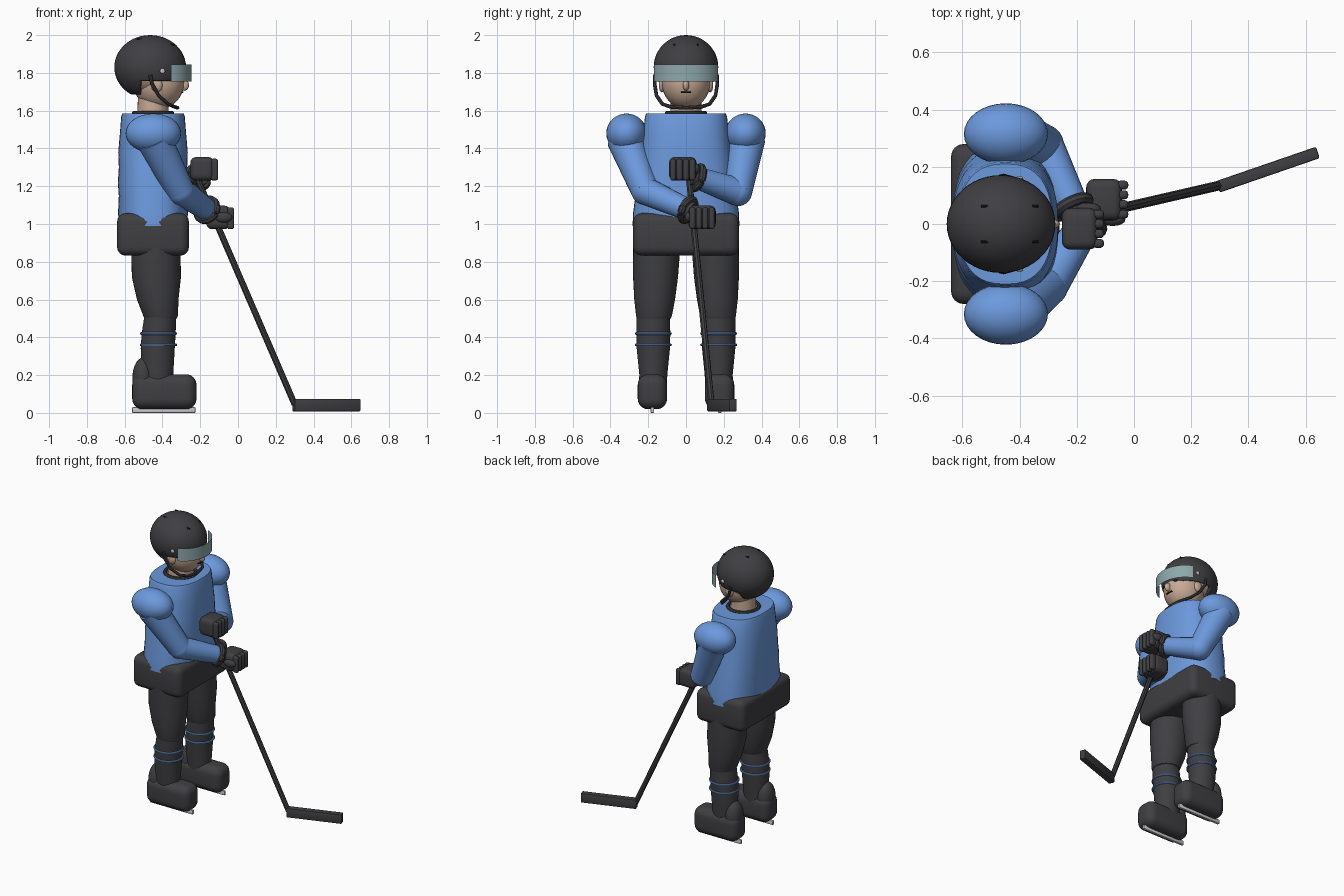
import bpy, bmesh, math
from mathutils import Vector, Matrix

if "Cube" in bpy.data.objects:
    bpy.data.objects.remove(bpy.data.objects["Cube"])


def material(name, rgb, rough=0.6):
    m = bpy.data.materials.new(name)
    m.use_nodes = True
    m.diffuse_color = (*rgb, 1)
    shader = m.node_tree.nodes["Principled BSDF"]
    shader.inputs["Base Color"].default_value = (*rgb, 1)
    shader.inputs["Roughness"].default_value = rough
    return m


DARK = material("charcoal", (0.05, 0.05, 0.056))
BLUE = material("jersey blue", (0.15, 0.32, 0.72))
SKIN = material("skin", (0.58, 0.40, 0.30))
GLASS = material("visor grey", (0.27, 0.39, 0.41))
STEEL = material("steel", (0.6, 0.6, 0.6))
BLACK = material("black", (0.012, 0.012, 0.014))


def finish(name, bm, mat, angle=40):
    me = bpy.data.meshes.new(name)
    bm.to_mesh(me)
    bm.free()
    ob = bpy.data.objects.new(name, me)
    bpy.context.collection.objects.link(ob)
    me.materials.append(mat)
    bpy.ops.object.select_all(action="DESELECT")
    ob.select_set(True)
    bpy.context.view_layer.objects.active = ob
    bpy.ops.object.shade_smooth_by_angle(angle=math.radians(angle))
    return ob


def sphere_mesh(loc, radii, seg=32):
    bm = bmesh.new()
    m = Matrix.Translation(loc) @ Matrix.Diagonal((*radii, 1))
    bmesh.ops.create_uvsphere(bm, u_segments=seg, v_segments=seg // 2, radius=1, matrix=m)
    return bm


def ellipsoid(name, loc, radii, mat, seg=32):
    return finish(name, sphere_mesh(loc, radii, seg), mat)


def box(name, loc, size, mat, bevel, turn=0, segments=4):
    bm = bmesh.new()
    bmesh.ops.create_cube(bm, size=1, matrix=Matrix.Diagonal((*size, 1)))
    bmesh.ops.bevel(bm, geom=bm.edges[:], offset=bevel, segments=segments, profile=0.5, affect="EDGES")
    bm.transform(Matrix.Translation(loc) @ Matrix.Rotation(turn, 4, "Z"))
    return finish(name, bm, mat)


def loft(name, rings, mat, power=2, seg=40):
    """Stack of superellipse rings: z, centre x, centre y, radius x, radius y."""
    bm = bmesh.new()
    loops = []
    for z, cx, cy, rx, ry in rings:
        loop = []
        for i in range(seg):
            a = 2 * math.pi * i / seg
            c, s = math.cos(a), math.sin(a)
            x = math.copysign(abs(c) ** (2 / power), c) * rx
            y = math.copysign(abs(s) ** (2 / power), s) * ry
            loop.append(bm.verts.new((cx + x, cy + y, z)))
        loops.append(loop)
    for lo, hi in zip(loops, loops[1:]):
        for i in range(seg):
            j = (i + 1) % seg
            bm.faces.new((lo[i], lo[j], hi[j], hi[i]))
    bm.faces.new(loops[0][::-1])
    bm.faces.new(loops[-1])
    return finish(name, bm, mat)


def limb(name, a, b, r1, r2, mat, seg=24):
    a, b = Vector(a), Vector(b)
    bm = bmesh.new()
    m = Matrix.Translation((a + b) / 2) @ (b - a).to_track_quat("Z", "Y").to_matrix().to_4x4()
    bmesh.ops.create_cone(bm, cap_ends=True, segments=seg, radius1=r1, radius2=r2,
                          depth=(b - a).length, matrix=m)
    return finish(name, bm, mat)


def tube(name, points, radius, mat, closed=False):
    """Sweep a round section along a list of points."""
    bm = bmesh.new()
    pts = [Vector(p) for p in points]
    n, seg, loops = len(pts), 8, []
    for i, p in enumerate(pts):
        nxt = pts[(i + 1) % n] if closed else pts[min(i + 1, n - 1)]
        prv = pts[i - 1] if closed else pts[max(i - 1, 0)]
        t = (nxt - prv).normalized()
        u = t.cross(Vector((0, 0, 1)) if abs(t.z) < 0.9 else Vector((1, 0, 0))).normalized()
        v = t.cross(u)
        loops.append([bm.verts.new(p + radius * (u * math.cos(k * math.tau / seg) + v * math.sin(k * math.tau / seg)))
                      for k in range(seg)])
    for i in range(n if closed else n - 1):
        a, b = loops[i], loops[(i + 1) % n]
        for k in range(seg):
            j = (k + 1) % seg
            bm.faces.new((a[k], a[j], b[j], b[k]))
    if not closed:
        bm.faces.new(loops[0][::-1])
        bm.faces.new(loops[-1])
    bmesh.ops.recalc_face_normals(bm, faces=bm.faces[:])
    return finish(name, bm, mat)


def ring(name, loc, rx, ry, radius, mat, axis=(0, 0, 1)):
    q = Vector(axis).to_track_quat("Z", "Y")
    pts = [Vector(loc) + q @ Vector((rx * math.cos(a), ry * math.sin(a), 0))
           for a in (math.tau * i / 32 for i in range(32))]
    return tube(name, pts, radius, mat, closed=True)


# Head
ellipsoid("skull", (-0.465, 0, 1.83), (0.172, 0.152, 0.152), SKIN)
ellipsoid("face", (-0.42, 0, 1.75), (0.135, 0.128, 0.142), SKIN)
ellipsoid("nose", (-0.285, 0, 1.735), (0.026, 0.017, 0.03), SKIN, 16)
box("mouth", (-0.295, 0, 1.698), (0.012, 0.055, 0.007), BLACK, 0.002)
limb("neck", (-0.45, 0, 1.5), (-0.45, 0, 1.68), 0.084, 0.08, SKIN, 32)
ring("collar", (-0.45, 0, 1.587), 0.1, 0.1, 0.012, DARK)

# Helmet shell, cut higher over the face and ears than at the nape
bm = sphere_mesh((-0.465, 0, 1.83), (0.19, 0.171, 0.17), 48)
for co, no, drop in (((0, 0, 1.685), (0, 0, -1), True), ((0, 0, 1.757), (0, 0, 1), False),
                     ((-0.515, 0, 0), (1, 0, 0), False)):
    bmesh.ops.bisect_plane(bm, geom=bm.verts[:] + bm.edges[:] + bm.faces[:],
                           plane_co=co, plane_no=no, clear_outer=drop)
cut = [f for f in bm.faces if f.calc_center_median().z < 1.757 and f.calc_center_median().x > -0.515]
bmesh.ops.delete(bm, geom=cut, context="FACES")
helmet = finish("helmet", bm, DARK)
shell = helmet.modifiers.new("shell", "SOLIDIFY")
shell.thickness = 0.012

# Visor: a thin curved sheet
bm = bmesh.new()
cols = []
for i in range(25):
    a = math.radians(-73 + 146 * i / 24)
    cols.append([bm.verts.new((-0.4 + 0.155 * math.cos(a), 0.177 * math.sin(a), z)) for z in (1.755, 1.845)])
for a, b in zip(cols, cols[1:]):
    bm.faces.new((a[0], b[0], b[1], a[1]))
finish("visor", bm, GLASS)

# Chin strap under the jaw
strap = [(-0.465, -0.165, 1.79), (-0.455, -0.166, 1.74), (-0.42, -0.156, 1.68), (-0.37, -0.125, 1.635),
         (-0.335, -0.08, 1.62), (-0.32, 0, 1.615)]
strap += [(x, -y, z) for x, y, z in strap[-2::-1]]
tube("chin_strap", strap, 0.01, DARK)

# Jersey with soft folds, and shorts
body = [(0.99, 0.18, 0.283), (1.06, 0.185, 0.28), (1.15, 0.181, 0.268), (1.22, 0.186, 0.262),
        (1.3, 0.181, 0.25), (1.38, 0.184, 0.24), (1.46, 0.177, 0.23), (1.57, 0.168, 0.217), (1.585, 0.163, 0.21)]
loft("jersey", [(z, -0.45, 0, rx, ry) for z, rx, ry in body], BLUE, 2.5)
box("shorts", (-0.45, 0, 0.945), (0.38, 0.56, 0.225), DARK, 0.045)

for s, side in ((-1, "right"), (1, "left")):
    # Face and helmet details
    ellipsoid(side + "_eye", (-0.31, s * 0.05, 1.765), (0.016, 0.02, 0.012), BLACK, 16)
    ellipsoid(side + "_ear", (-0.43, s * 0.128, 1.735), (0.03, 0.016, 0.038), SKIN, 16)
    ellipsoid(side + "_rivet", (-0.4, s * 0.161, 1.81), (0.013, 0.006, 0.013), STEEL, 16)
    for x, z, name in ((-0.5, 1.986, "rear"), (-0.37, 1.96, "front")):
        tube(f"{side}_{name}_vent", [(x - 0.035, s * 0.062, z - 0.006), (x + 0.035, s * 0.062, z - 0.012)], 0.005, BLACK)

    # Legs and striped socks
    y = s * 0.165
    thigh = [(0.5, -0.41, 0.086, 0.09), (0.515, -0.41, 0.092, 0.095), (0.6, -0.425, 0.11, 0.108),
             (0.72, -0.432, 0.13, 0.119), (0.88, -0.435, 0.13, 0.125)]
    loft(side + "_thigh", [(z, x, s * (0.17 - 0.04 * (z - 0.5)), rx, ry) for z, x, rx, ry in thigh], DARK)
    shin = [(0.1, -0.425, 0.08, 0.07), (0.2, -0.425, 0.082, 0.074), (0.34, -0.425, 0.09, 0.088),
            (0.42, -0.42, 0.09, 0.09), (0.51, -0.412, 0.084, 0.088)]
    loft(side + "_sock", [(z, x, s * 0.173, rx, ry) for z, x, rx, ry in shin], DARK)
    for z in (0.36, 0.42):
        ring(f"{side}_stripe_{int(z * 100)}", (-0.421, s * 0.173, z), 0.092, 0.091, 0.007, BLUE)

    # Skates
    y = s * 0.178
    box(side + "_boot", (-0.39, y, 0.112), (0.34, 0.155, 0.185), DARK, 0.055, 0, 6)
    ellipsoid(side + "_heel", (-0.503, y, 0.185), (0.056, 0.07, 0.107), DARK)
    box(side + "_skate_blade", (-0.393, y, 0.015), (0.335, 0.018, 0.03), STEEL, 0.004, 0, 2)

    # Arms
    ellipsoid(side + "_shoulder", (-0.448, s * 0.315, 1.48), (0.147, 0.107, 0.105), BLUE)
    elbow = Vector((-0.32, 0.275, 1.17) if s > 0 else (-0.305, -0.215, 1.175))
    wrist = Vector((-0.215, 0.06, 1.245) if s > 0 else (-0.165, 0.01, 1.075))
    limb(side + "_upper_arm", (-0.445, s * 0.325, 1.45), elbow, 0.095, 0.075, BLUE)
    ellipsoid(side + "_elbow", elbow, (0.075, 0.075, 0.075), BLUE)
    limb(side + "_forearm", elbow, wrist, 0.074, 0.058, BLUE)

    # Gloves
    along = wrist - elbow
    tip = wrist + along.normalized() * 0.035
    ring(side + "_glove_cuff", wrist, 0.06, 0.06, 0.02, DARK, along)
    limb(side + "_glove_wrist", wrist - along * 0.05, tip, 0.058, 0.05, DARK)
    hand = Vector((-0.19, -0.017, 1.292) if s > 0 else (-0.105, 0.085, 1.035))
    box(side + "_glove", hand, (0.125, 0.145, 0.125), DARK, 0.03)
    for i in range(4):
        fy = hand.y + (i - 1.5) * 0.034
        box(f"{side}_finger_{i + 1}", (hand.x + 0.065, fy, hand.z - 0.004), (0.04, 0.031, 0.115), DARK, 0.013)
    ellipsoid(side + "_thumb", hand + Vector((0.03, s * 0.07, 0.0)), (0.045, 0.022, 0.028), DARK, 16)

# Stick
limb("stick_shaft", (-0.235, 0.012, 1.285), (0.3, 0.135, 0.045), 0.017, 0.017, DARK, 8)
box("stick_blade", (0.468, 0.19, 0.041), (0.37, 0.042, 0.066), DARK, 0.006, math.radians(19), 2)
